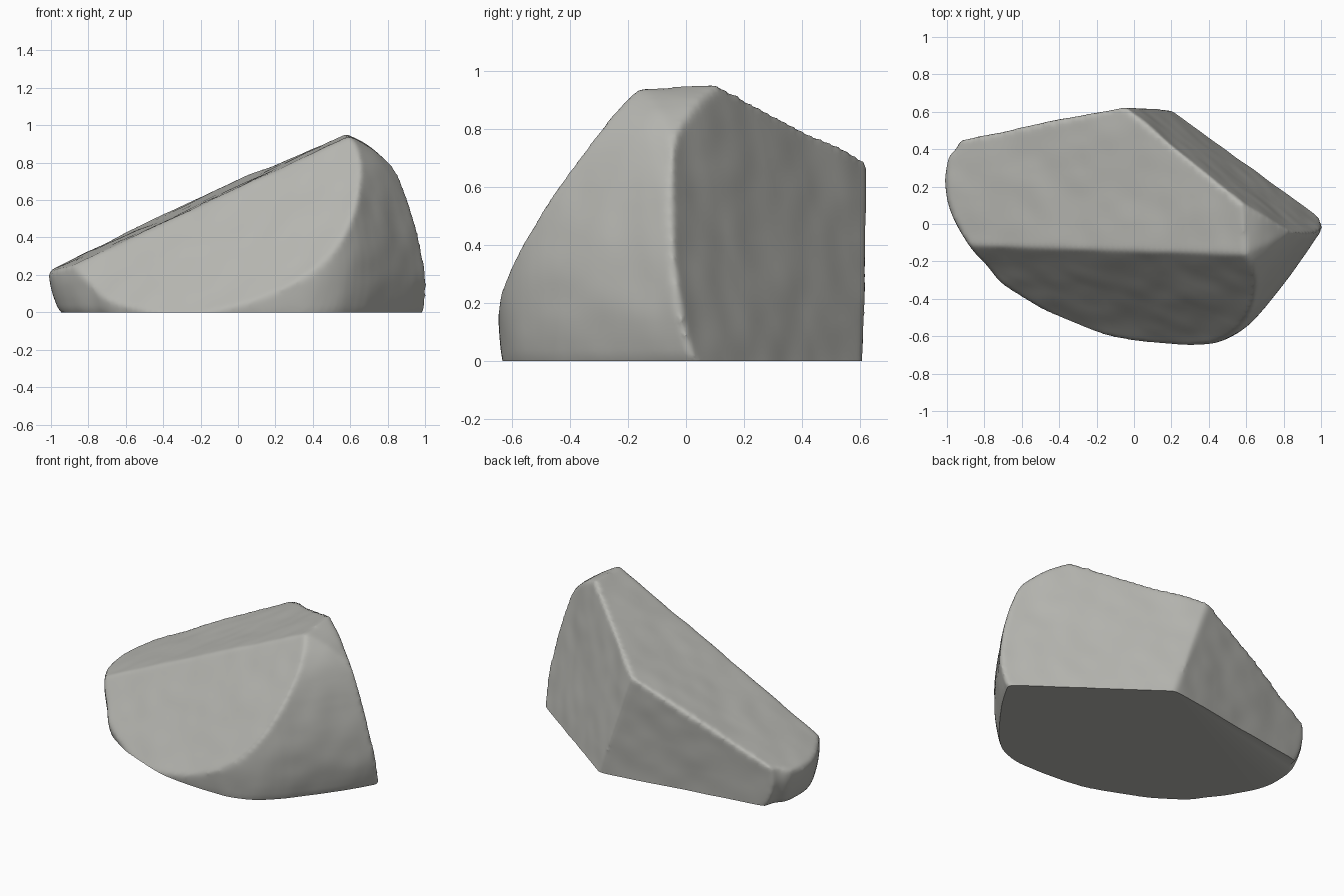
import bpy, bmesh
from mathutils import Vector, noise

cube = bpy.data.objects.get("Cube")
if cube:
    bpy.data.objects.remove(cube, do_unlink=True)

# Rounded outline of the stone, and how wide it is at each height
outline = [(-.9, .9), (-.93, .46), (-.99, .35), (-1.005, .2), (-.975, .06), (-.9, -.09),
           (-.8, -.22), (-.69, -.345), (-.35, -.55), (0, -.63), (.3, -.647), (.5, -.61),
           (.66, -.5), (.85, -.25), (1.02, 0), (1.045, .15), (1.04, .9)]
widths = [(-.15, .8), (0, .945), (.05, .97), (.1, .986), (.2, 1), (.35, .98), (.55, .915),
          (.73, .82), (.82, .74), (.9, .63), (.96, .51), (1.05, .3)]
centre = Vector((.05, -.4))

# Broken faces: point on the face, outward direction
cuts = [((0, 0, .674), (-.468, -.06, 1)),          # sloping top
        ((0, -.14, .671), (-.388, -1, .76)),       # leaning front
        ((1.037, 0, 0), (.59, .81, .19)),          # back, left side
        ((0, .58, 0), (-.16, .98, -.08))]          # back, right side


def smooth_curve(points, steps):
    """Smooth curve through the points."""
    pts = [Vector(p) for p in points]
    pts = [pts[0] * 2 - pts[1]] + pts + [pts[-1] * 2 - pts[-2]]
    result = []
    for a, b, c, d in zip(pts, pts[1:], pts[2:], pts[3:]):
        for k in range(steps):
            t = k / steps
            result.append(b + (c - a) * (t / 2)
                          + (a * 2 - b * 5 + c * 4 - d) * (t * t / 2)
                          + (b * 3 - a - c * 3 + d) * (t ** 3 / 2))
    return result + [pts[-2]]


def cut(bm, point, normal):
    """Slice away everything outside a plane and close the opening."""
    geom = bm.verts[:] + bm.edges[:] + bm.faces[:]
    res = bmesh.ops.bisect_plane(bm, geom=geom, plane_co=point, plane_no=normal,
                                 clear_outer=True)
    edges = [e for e in res["geom_cut"] if isinstance(e, bmesh.types.BMEdge)]
    bmesh.ops.contextual_create(bm, geom=edges)


# Rounded body as stacked rings, then split by the flat breaks
bm = bmesh.new()
rings = []
curve = smooth_curve(outline, 4)
for z, s in smooth_curve(widths, 3):
    pts = [centre + (p - centre) * s for p in curve]
    # The back is cut later, so it keeps its depth at every height
    rings.append([bm.verts.new((q.x, p.y if p.y > .8 else q.y, z))
                  for p, q in zip(curve, pts)])
n = len(curve)
for low, high in zip(rings, rings[1:]):
    for i in range(n):
        j = (i + 1) % n
        bm.faces.new((low[i], low[j], high[j], high[i]))
bm.faces.new(rings[0][::-1])
bm.faces.new(rings[-1])
for point, normal in cuts:
    cut(bm, point, normal)
bmesh.ops.recalc_face_normals(bm, faces=bm.faces)
mesh = bpy.data.meshes.new("rock")
bm.to_mesh(mesh)
bm.free()
rock = bpy.data.objects.new("rock", mesh)
bpy.context.collection.objects.link(rock)
bpy.context.view_layer.objects.active = rock
rock.select_set(True)

# Even mesh with softly worn edges
remesh = rock.modifiers.new("even_mesh", 'REMESH')
remesh.mode = 'VOXEL'
remesh.voxel_size = .015
worn = rock.modifiers.new("worn_edges", 'SMOOTH')
worn.factor = .5
worn.iterations = 8
for name in ("even_mesh", "worn_edges"):
    bpy.ops.object.modifier_apply(modifier=name)

# Gentle weathering and a flat base
bm = bmesh.new()
bm.from_mesh(rock.data)
bm.normal_update()
moves = [v.normal * (.006 * noise.noise(v.co * 3) + .004 * noise.noise(v.co * 7))
         for v in bm.verts]
for v, move in zip(bm.verts, moves):
    v.co += move
cut(bm, (0, 0, 0), (0, 0, -1))
bmesh.ops.recalc_face_normals(bm, faces=bm.faces)
bm.to_mesh(rock.data)
bm.free()
bpy.ops.object.shade_smooth_by_angle(angle=1)

# Stone colour
stone = bpy.data.materials.new("grey_stone")
stone.use_nodes = True
colour = (.47, .47, .44, 1)
stone.diffuse_color = colour
stone.node_tree.nodes["Principled BSDF"].inputs["Base Color"].default_value = colour
rock.data.materials.clear()
rock.data.materials.append(stone)
